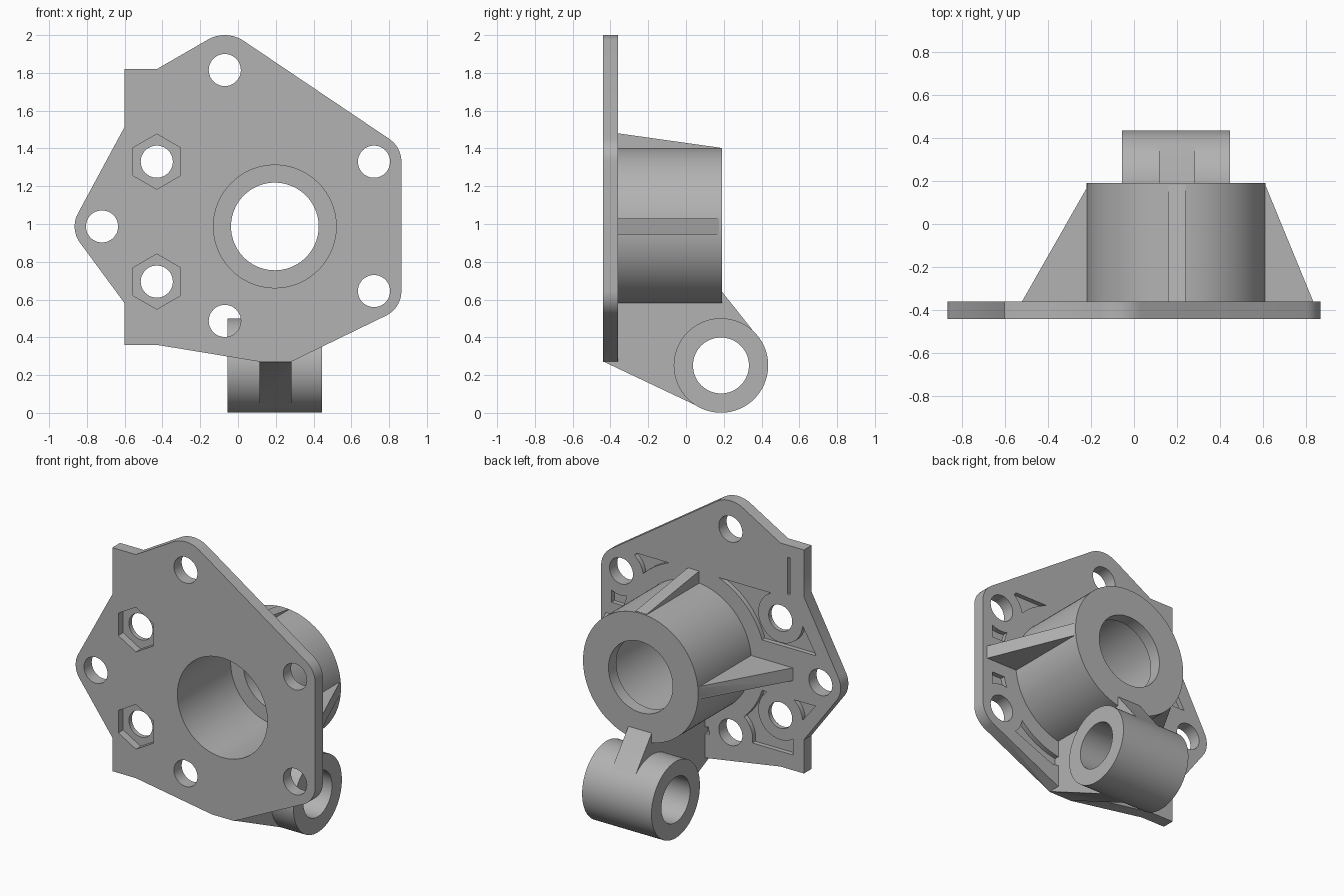
import bpy, bmesh, math
from mathutils import Vector

cube = bpy.data.objects.get("Cube")
if cube:
    bpy.data.objects.remove(cube, do_unlink=True)

grey = bpy.data.materials.new("plain grey")
grey.use_nodes = True
grey.diffuse_color = (0.45, 0.45, 0.45, 1)
grey.node_tree.nodes["Principled BSDF"].inputs["Base Color"].default_value = (0.45, 0.45, 0.45, 1)


def prism(name, points, axis, lo, hi):
    """Extrude a flat outline along an axis."""
    place = {"x": lambda p, t: (t, p[0], p[1]), "y": lambda p, t: (p[0], t, p[1])}[axis]
    bm = bmesh.new()
    face = bm.faces.new([bm.verts.new(place(p, lo)) for p in points])
    extruded = bmesh.ops.extrude_face_region(bm, geom=[face])["geom"]
    shift = Vector(place((0, 0), hi - lo))
    bmesh.ops.translate(bm, vec=shift, verts=[g for g in extruded if isinstance(g, bmesh.types.BMVert)])
    bmesh.ops.recalc_face_normals(bm, faces=bm.faces)
    mesh = bpy.data.meshes.new(name)
    bm.to_mesh(mesh)
    bm.free()
    mesh.materials.append(grey)
    obj = bpy.data.objects.new(name, mesh)
    bpy.context.collection.objects.link(obj)
    return obj


def circle(cx, cz, r, n=64, start=0.0):
    return [(cx + r * math.cos(start + math.tau * i / n), cz + r * math.sin(start + math.tau * i / n))
            for i in range(n)]


def box(x0, x1, z0, z1):
    return [(x0, z0), (x1, z0), (x1, z1), (x0, z1)]


def rounded(corners, steps=12):
    """Counter-clockwise outline joining circles (x, z, radius) by tangent lines."""
    count = len(corners)
    normals = []
    for i in range(count):
        x1, z1, r1 = corners[i]
        x2, z2, r2 = corners[(i + 1) % count]
        d = Vector((x2 - x1, z2 - z1))
        k = (r1 - r2) / d.length
        d.normalize()
        n = d * k + Vector((d.y, -d.x)) * math.sqrt(1 - k * k)
        normals.append(math.atan2(n.y, n.x))
    points = []
    for i, (x, z, r) in enumerate(corners):
        if r == 0:
            points.append((x, z))
            continue
        sweep = (normals[i] - normals[i - 1]) % math.tau
        for s in range(steps + 1):
            a = normals[i - 1] + sweep * s / steps
            points.append((x + r * math.cos(a), z + r * math.sin(a)))
    return points


def combine(target, tool, operation):
    mod = target.modifiers.new("combine", "BOOLEAN")
    mod.object, mod.operation, mod.solver = tool, operation, "EXACT"
    bpy.context.view_layer.objects.active = target
    bpy.ops.object.modifier_apply(modifier=mod.name)
    bpy.data.objects.remove(tool, do_unlink=True)


FRONT, BACK, END = -0.44, -0.36, 0.19
CX, CZ = 0.195, 0.987
nuts = [(-0.43, 1.33), (-0.43, 0.695)]
bolts = [(-0.07, 1.815), (0.72, 1.33), (0.72, 0.645), (-0.07, 0.487), (-0.72, 0.987)]

# Mounting plate
bracket = prism("flanged_bracket", rounded([
    (0.72, 0.645, 0.145), (0.72, 1.33, 0.145), (-0.07, 1.82, 0.18), (-0.43, 1.82, 0),
    (-0.6, 1.82, 0), (-0.6, 1.515, 0), (-0.72, 0.987, 0.145), (-0.6, 0.58, 0),
    (-0.6, 0.36, 0), (-0.43, 0.36, 0), (0.12, 0.27, 0), (0.28, 0.27, 0)]), "y", FRONT, BACK)

# Shallow pockets on the back, leaving pads around the boss, holes and ribs
pocket = prism("pocket", [
    (0.33, 0.41), (0.62, 0.53), (0.79, 0.72), (0.79, 1.25), (0.61, 1.475), (-0.5, 1.475),
    (-0.69, 1.15), (-0.69, 0.83), (-0.52, 0.62), (-0.52, 0.46), (-0.2, 0.46)], "y", BACK - 0.03, BACK + 0.05)
pads = [circle(CX, CZ, 0.52)] + [circle(x, z, 0.16) for x, z in bolts + nuts]
pads += [box(-1, CX, CZ - 0.165, CZ + 0.165), box(CX, 1, CZ - 0.12, CZ + 0.12)]
for outline in pads:
    combine(pocket, prism("pad", outline, "y", BACK - 0.1, BACK + 0.1), "DIFFERENCE")
combine(bracket, pocket, "DIFFERENCE")
combine(bracket, prism("slit", box(-0.5, -0.48, 1.5, 1.74), "y", BACK - 0.03, BACK + 0.05), "DIFFERENCE")

# Boss, lug web and cross tube
combine(bracket, prism("boss", circle(CX, CZ, 0.416, 96), "y", -0.4, END), "UNION")
combine(bracket, prism("lug_web", [
    (-0.438, 0.272), (0.082, 0.026), (0.185, 0.25), (0.377, 0.407), (0.188, 0.645), (-0.4, 0.62)],
    "x", 0.115, 0.283), "UNION")
combine(bracket, prism("cross_tube", circle(0.185, 0.251, 0.25, 96), "x", -0.055, 0.446), "UNION")


# Stiffening ribs: both sides and top
def side_rib(foot, tip):
    bm_points = [(CX, -0.4), (foot, -0.4), (foot, BACK), (tip, 0.175), (CX, 0.175)]
    rib = prism("side_rib", [(x, y) for x, y in bm_points], "y", CZ - 0.042, CZ + 0.042)
    for v in rib.data.vertices:  # lay the outline flat
        v.co = (v.co.x, v.co.z, v.co.y)
    rib.data.flip_normals()
    return rib


for foot, tip in ((-0.52, -0.215), (0.832, 0.612)):
    combine(bracket, side_rib(foot, tip), "UNION")
combine(bracket, prism("top_rib", [(-0.4, CZ + 0.38), (0.18, CZ + 0.38), (0.18, 1.404), (BACK, 1.48), (-0.4, 1.48)],
                       "x", 0.157, 0.238), "UNION")

# Stepped bore, tube bore, bolt holes and hexagonal nut recesses
cuts = [prism("bore", circle(CX, CZ, 0.325, 96), "y", -0.6, 0.11),
        prism("bore_lip", circle(CX, CZ, 0.232, 96), "y", 0, 0.4),
        prism("tube_bore", circle(0.185, 0.251, 0.148), "x", -0.3, 0.7)]
cuts += [prism("hole", circle(x, z, 0.085, 48), "y", -0.6, BACK + 0.1) for x, z in bolts + nuts]
cuts += [prism("nut_recess", circle(x, z, 0.146, 6, math.pi / 6), "y", -0.6, FRONT + 0.05) for x, z in nuts]
for tool in cuts:
    combine(bracket, tool, "DIFFERENCE")

bpy.ops.object.select_all(action="DESELECT")
bracket.select_set(True)
bpy.context.view_layer.objects.active = bracket
bpy.ops.object.shade_smooth_by_angle(angle=math.radians(30))
